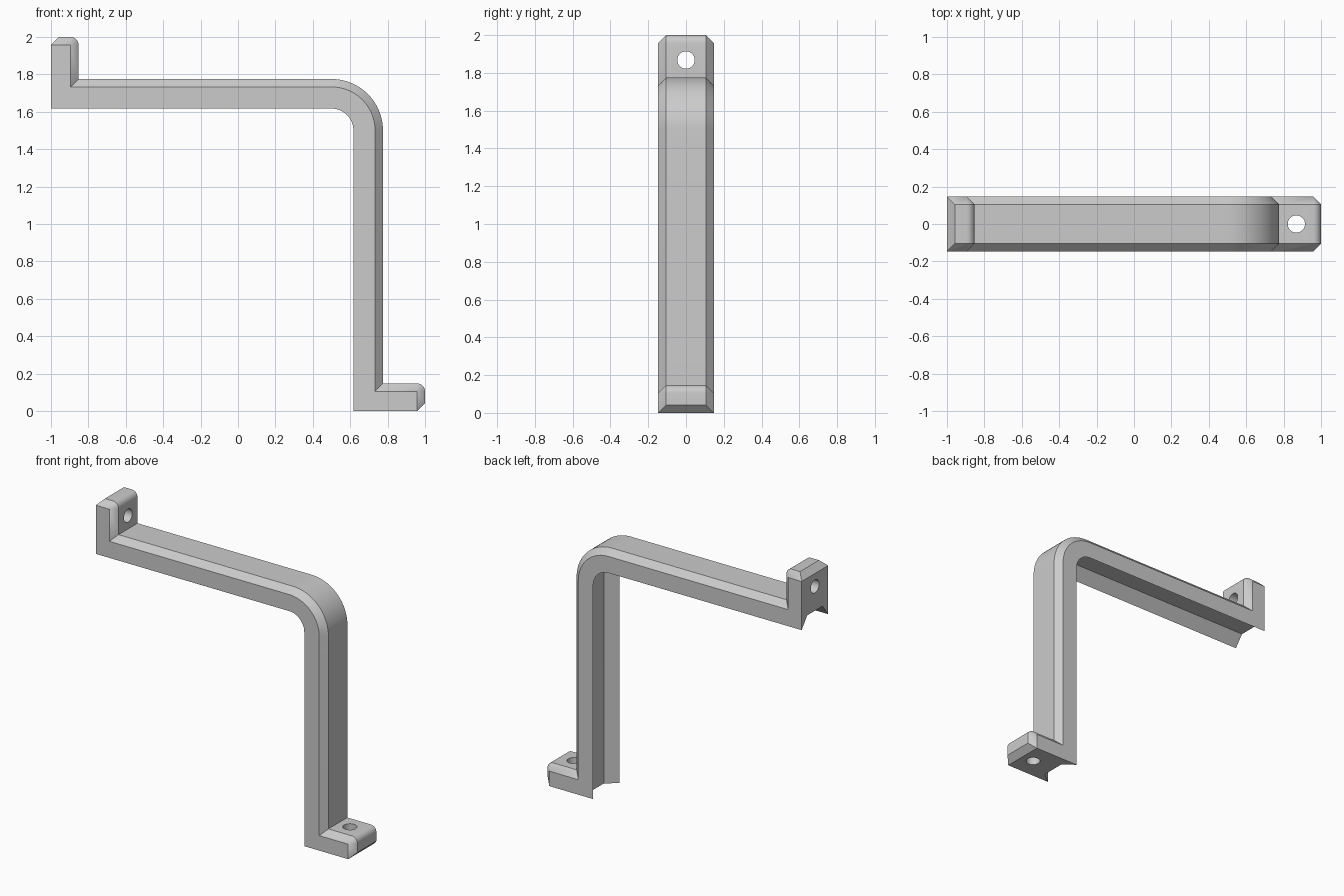
import bpy, bmesh, math
from mathutils import Matrix

if "Cube" in bpy.data.objects:
    bpy.data.objects.remove(bpy.data.objects["Cube"], do_unlink=True)

W = 0.147          # half width
C = 0.042          # chamfer on the outer edges
GROOVE_W = 0.085   # half width of the channel floor
GROOVE_D = 0.08    # depth of the channel
BEND = 0.5, 1.5    # centre of the bend (x, z)
R_IN, R_OUT = 0.117, 0.275


def around(centre, radius, degrees):
    a = math.radians(degrees)
    return centre[0] + radius * math.cos(a), centre[1] + radius * math.sin(a)


def mirrored(stations):
    """Swap the wall end and the foot end across the diagonal of the bend."""
    swap = lambda p: (p[1] - 1, p[0] + 1)
    return [(swap(side), swap(mid), y) for side, mid, y in reversed(stations)]


# Each station: point on the side face, matching point nearer the middle, its y
YM = W - C
tip = (-0.895, 2 - C)
corner = (-1, 2 - C)
outer = [(corner, corner, YM), (corner, (-1 + C, 2), YM)]
outer += [(tip, around(tip, C, 90 - 15 * i), YM) for i in range(7)]
outer.append(((tip[0], BEND[1] + R_OUT - C), (tip[0] + C, BEND[1] + R_OUT), YM))
outer += [(around(BEND, R_OUT - C, 90 - 5 * i), around(BEND, R_OUT, 90 - 5 * i), YM)
          for i in range(10)]

# Inner run: knife edge on the side, channel floor in the middle
inner = [((-1, BEND[1] + R_IN), (-1, BEND[1] + R_IN + GROOVE_D), GROOVE_W)]
inner += [(around(BEND, R_IN, 90 - 5 * i), around(BEND, R_IN + GROOVE_D, 90 - 5 * i), GROOVE_W)
          for i in range(10)]
outline = outer + mirrored(outer)[1:] + (inner + mirrored(inner)[1:])[::-1]

# Bracket: four matching loops bridged across the width, capped at both sides
bm = bmesh.new()
loops = [
    [bm.verts.new((s[0], -W, s[1])) for s, m, y in outline],
    [bm.verts.new((m[0], -y, m[1])) for s, m, y in outline],
    [bm.verts.new((m[0], y, m[1])) for s, m, y in outline],
    [bm.verts.new((s[0], W, s[1])) for s, m, y in outline],
]
n = len(outline)
for a, b in zip(loops, loops[1:]):
    for i in range(n):
        j = (i + 1) % n
        bm.faces.new((a[i], a[j], b[j], b[i]))
bm.faces.new(loops[0])
bm.faces.new(loops[-1])
bmesh.ops.remove_doubles(bm, verts=bm.verts, dist=1e-4)
bmesh.ops.dissolve_degenerate(bm, edges=bm.edges, dist=1e-4)
bmesh.ops.dissolve_limit(bm, angle_limit=math.radians(0.5), verts=bm.verts, edges=bm.edges)
bmesh.ops.recalc_face_normals(bm, faces=bm.faces)


def mesh_object(name, bm):
    mesh = bpy.data.meshes.new(name)
    bm.to_mesh(mesh)
    bm.free()
    obj = bpy.data.objects.new(name, mesh)
    bpy.context.collection.objects.link(obj)
    return obj


bracket = mesh_object("channel_bracket", bm)

grey = bpy.data.materials.new("plain_grey")
grey.use_nodes = True
grey.diffuse_color = (0.6, 0.6, 0.6, 1)
grey.node_tree.nodes["Principled BSDF"].inputs["Base Color"].default_value = (0.6, 0.6, 0.6, 1)
bracket.data.materials.append(grey)

bpy.context.view_layer.objects.active = bracket
bracket.select_set(True)


# Screw holes through both tabs
def drill(name, location, axis_turn):
    hole = bmesh.new()
    place = Matrix.Translation(location) @ Matrix.Rotation(axis_turn, 4, "Y")
    bmesh.ops.create_cone(hole, cap_ends=True, segments=32, radius1=0.046,
                          radius2=0.046, depth=0.3, matrix=place)
    cutter = mesh_object(name, hole)
    cutter.data.materials.append(grey)
    cutter.hide_render = True
    mod = bracket.modifiers.new(name, "BOOLEAN")
    mod.operation = "DIFFERENCE"
    mod.solver = "EXACT"
    mod.object = cutter
    bpy.ops.object.modifier_apply(modifier=mod.name)
    bpy.data.objects.remove(cutter, do_unlink=True)


drill("upper_hole", (-0.93, 0, 1.868), math.pi / 2)
drill("lower_hole", (0.868, 0, 0.07), 0)

bpy.ops.object.shade_smooth_by_angle(angle=math.radians(30))
